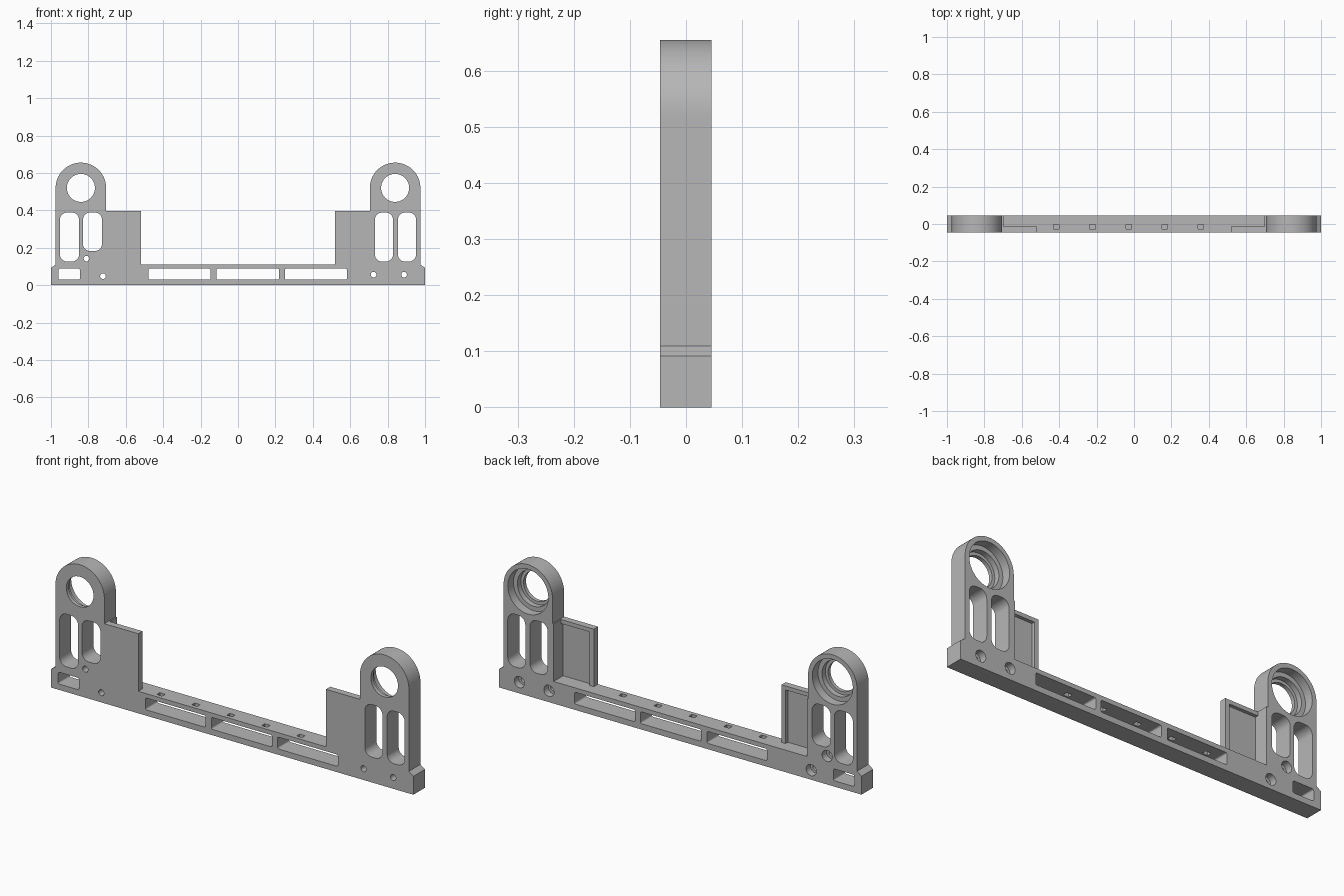
import bpy, bmesh, math

if "Cube" in bpy.data.objects:
    bpy.data.objects.remove(bpy.data.objects["Cube"], do_unlink=True)

FRONT, BACK = -0.046, 0.045
BAR_TOP, PANEL_TOP = 0.11, 0.397
AXLE_Z, TOWER_R = 0.52, 0.135
TOWER_X, TOWER_IN, PANEL_IN = 0.84, 0.705, 0.518

grey = bpy.data.materials.new("mid grey")
grey.use_nodes = True
colour = (0.47, 0.47, 0.47, 1)
grey.diffuse_color = colour
grey.node_tree.nodes["Principled BSDF"].inputs["Base Color"].default_value = colour


def arc(cx, cz, r, start, end, steps):
    """Points on an arc in the xz plane, angles in degrees."""
    angles = [math.radians(start + (end - start) * i / steps) for i in range(steps + 1)]
    return [(cx + r * math.cos(a), cz + r * math.sin(a)) for a in angles]


def extrude(name, points, y0=FRONT, y1=BACK):
    """Solid with an xz outline, running from y0 to y1."""
    bm = bmesh.new()
    face = bm.faces.new([bm.verts.new((x, y0, z)) for x, z in points])
    grown = bmesh.ops.extrude_face_region(bm, geom=[face])["geom"]
    moved = [v for v in grown if isinstance(v, bmesh.types.BMVert)]
    bmesh.ops.translate(bm, verts=moved, vec=(0, y1 - y0, 0))
    bmesh.ops.recalc_face_normals(bm, faces=bm.faces)
    mesh = bpy.data.meshes.new(name)
    bm.to_mesh(mesh)
    bm.free()
    mesh.materials.append(grey)
    obj = bpy.data.objects.new(name, mesh)
    bpy.context.collection.objects.link(obj)
    return obj


def rounded(x0, x1, z0, z1, r):
    """Rounded rectangle outline."""
    return (arc(x1 - r, z1 - r, r, 0, 90, 8) + arc(x0 + r, z1 - r, r, 90, 180, 8)
            + arc(x0 + r, z0 + r, r, 180, 270, 8) + arc(x1 - r, z0 + r, r, 270, 360, 8))


def rect(x0, x1, z0, z1):
    return [(x0, z0), (x1, z0), (x1, z1), (x0, z1)]


def circle(x, z, r, steps=48):
    return arc(x, z, r, 0, 360, steps)[:-1]


cutters = []


def cut(points, y0=FRONT - 0.05, y1=BACK + 0.05):
    cutter = extrude("cutter", points, y0, y1)
    cutter.hide_render = True
    cutters.append(cutter)


# Full outline: bar with chamfered ends, round-topped towers and side panels
half = [(PANEL_IN, BAR_TOP), (PANEL_IN, PANEL_TOP), (TOWER_IN, PANEL_TOP)]
half += arc(TOWER_X, AXLE_Z, TOWER_R, 180, 0, 40)
half += [(TOWER_X + TOWER_R, BAR_TOP), (1, 0.092), (1, 0)]
bracket = extrude("bracket", half + [(-x, z) for x, z in reversed(half)])

for s in (-1, 1):
    # Thin the panels from the back, then sink a pocket inside their rim
    def side_rect(a, b, z0, z1):
        return rect(min(s * a, s * b), max(s * a, s * b), z0, z1)
    cut(side_rect(0.45, TOWER_IN - 0.006, BAR_TOP, 0.5), -0.013)
    cut(side_rect(0.541, TOWER_IN - 0.006, BAR_TOP, PANEL_TOP - 0.02), -0.03, 0)
    # Stepped bearing seats
    cut(circle(s * TOWER_X, AXLE_Z, 0.075))
    cut(circle(s * TOWER_X, AXLE_Z, 0.09), -0.027)
    cut(circle(s * TOWER_X, AXLE_Z, 0.112), 0)

# Tall tower slots
for x0, x1, z0 in ((-0.952, -0.85, 0.126), (-0.829, -0.727, 0.183),
                   (0.732, 0.829, 0.126), (0.855, 0.952, 0.126)):
    cut(rounded(x0, x1, z0, 0.388, 0.038))

# Bar windows
for x0, x1 in ((-0.96, -0.845), (-0.478, -0.147), (-0.115, 0.22), (0.25, 0.583)):
    cut(rounded(x0, x1, 0.029, 0.088, 0.008))

# Screw holes with counterbores at the back
for x, z in ((-0.81, 0.142), (-0.722, 0.048), (0.725, 0.056), (0.888, 0.056)):
    cut(circle(x, z, 0.015, 24))
    cut(circle(x, z, 0.028, 24), 0.01)

# Small slots through the top of the bar
for i in range(5):
    x = -0.415 + 0.193 * i
    cut(rect(x - 0.015, x + 0.015, 0.07, 0.15), -0.026, -0.002)

for cutter in cutters:
    mod = bracket.modifiers.new("cut", "BOOLEAN")
    mod.operation = "DIFFERENCE"
    mod.solver = "EXACT"
    mod.object = cutter

# Bake the cuts and drop the cutters
graph = bpy.context.evaluated_depsgraph_get()
baked = bpy.data.meshes.new_from_object(bracket.evaluated_get(graph))
bracket.modifiers.clear()
bracket.data = baked
baked.name = "bracket"
for cutter in cutters:
    bpy.data.objects.remove(cutter, do_unlink=True)

bpy.ops.object.select_all(action="DESELECT")
bracket.select_set(True)
bpy.context.view_layer.objects.active = bracket
bpy.ops.object.shade_smooth_by_angle(angle=math.radians(30))
